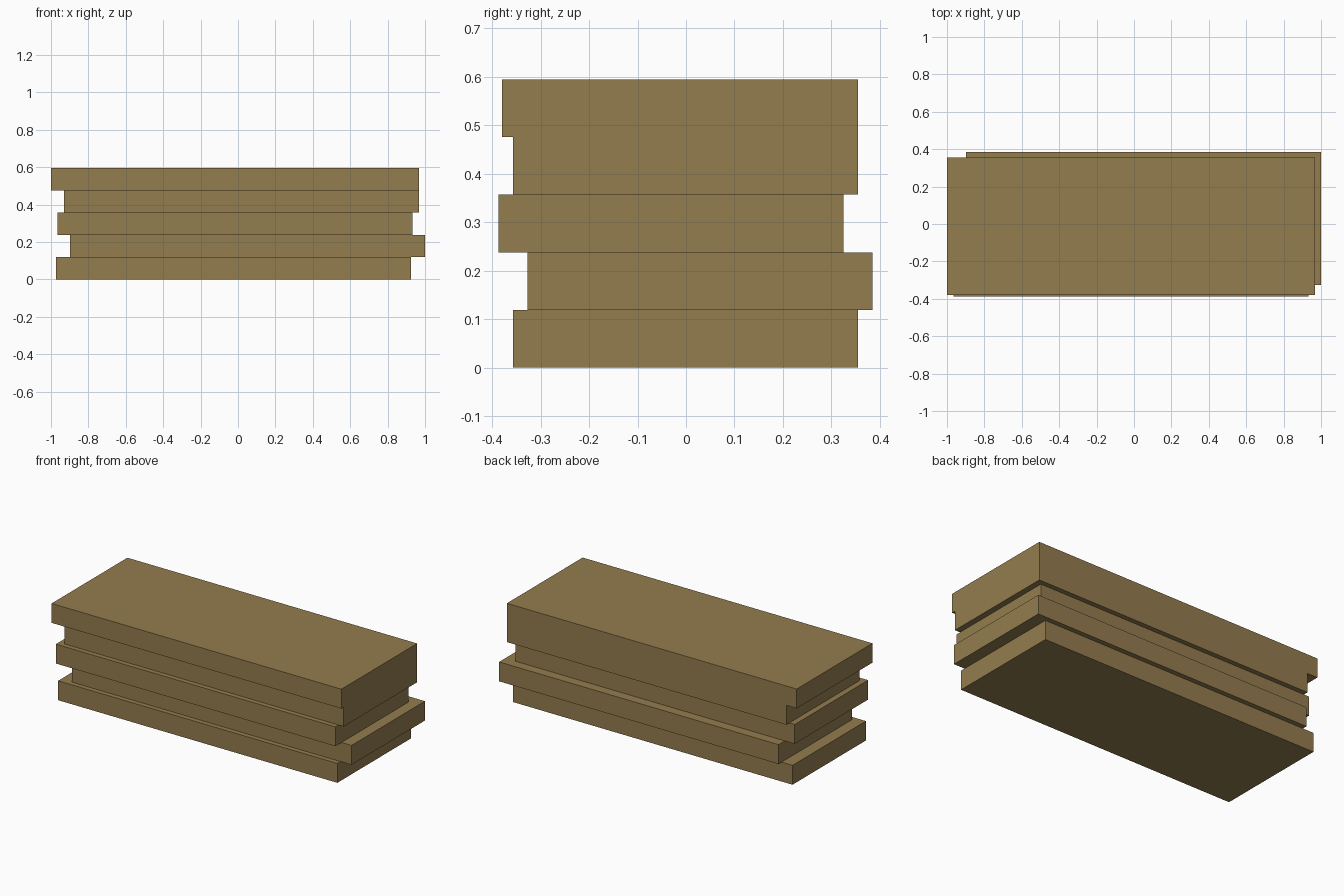
import bpy

if "Cube" in bpy.data.objects:
    bpy.data.objects.remove(bpy.data.objects["Cube"])

# One flat wood colour
wood = bpy.data.materials.new("brown_wood")
wood.diffuse_color = (0.296, 0.205, 0.078, 1)
wood.use_nodes = True
wood.node_tree.nodes["Principled BSDF"].inputs["Base Color"].default_value = wood.diffuse_color

THICK = 0.119  # thickness of every plank


def plank(name, level, x0, x1, y0, y1):
    """Box plank spanning x0..x1, y0..y1 at the given stack level."""
    bpy.ops.mesh.primitive_cube_add(
        size=1, location=((x0 + x1) / 2, (y0 + y1) / 2, (level + 0.5) * THICK))
    ob = bpy.context.object
    ob.name = ob.data.name = name
    ob.scale = (x1 - x0, y1 - y0, THICK)
    bpy.ops.object.transform_apply(location=False, rotation=False, scale=True)
    ob.data.materials.append(wood)


# Loose stack of planks, bottom to top, each slightly shifted
stack = [
    ("bottom_plank", -0.972, 0.925, -0.357, 0.355),
    ("second_plank", -0.898, 1.0, -0.327, 0.385),
    ("middle_plank", -0.966, 0.932, -0.387, 0.325),
    ("fourth_plank", -0.930, 0.968, -0.357, 0.355),
    ("top_plank", -1.0, 0.968, -0.380, 0.355),
]
for level, (name, *extent) in enumerate(stack):
    plank(name, level, *extent)
